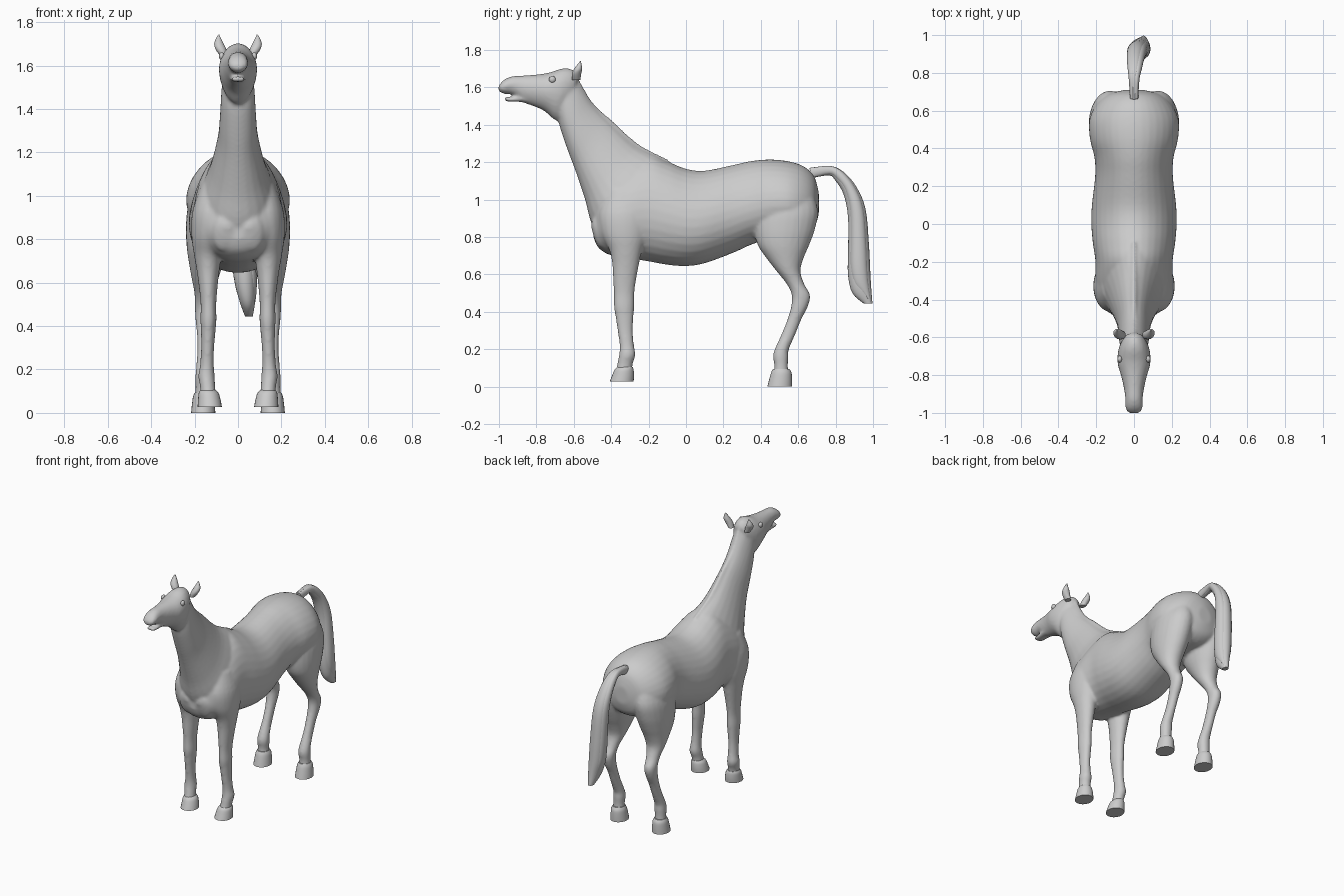
import bpy, bmesh, math
from mathutils import Vector


def catmull(rows, steps):
    """Smoothly interpolate rows of numbers."""
    out = []
    for i in range(len(rows) - 1):
        p0, p1 = rows[max(i - 1, 0)], rows[i]
        p2, p3 = rows[i + 1], rows[min(i + 2, len(rows) - 1)]
        for s in range(steps):
            t = s / steps
            out.append([0.5 * (2 * b + (c - a) * t + (2 * a - 5 * b + 4 * c - d) * t * t
                               + (3 * b - a - 3 * c + d) * t ** 3)
                        for a, b, c, d in zip(p0, p1, p2, p3)])
    out.append(list(rows[-1]))
    return out


def loft(bm, rows, side=1, egg=0.0, steps=4, n=24):
    """Skin of oval rings. Row: y, z of one edge, y, z of the opposite edge, half width, x centre."""
    rings = []
    for ya, za, yb, zb, w, xc in catmull(rows, steps):
        a, b = Vector((xc * side, ya, za)), Vector((xc * side, yb, zb))
        c, h = (a + b) / 2, (a - b) / 2
        ring = []
        for k in range(n):
            t = 2 * math.pi * k / n
            x = w * math.sin(t) * (1 - egg * math.cos(t))
            ring.append(bm.verts.new(c + h * math.cos(t) + Vector((x, 0, 0))))
        rings.append(ring)
    faces = []
    for r, s in zip(rings, rings[1:]):
        for k in range(n):
            faces.append(bm.faces.new((r[k], r[(k + 1) % n], s[(k + 1) % n], s[k])))
    faces.append(bm.faces.new(rings[0][::-1]))
    faces.append(bm.faces.new(rings[-1]))
    bmesh.ops.recalc_face_normals(bm, faces=faces)


def finish(bm, name, mirror=False):
    me = bpy.data.meshes.new(name)
    bm.to_mesh(me)
    bm.free()
    ob = bpy.data.objects.new(name, me)
    bpy.context.collection.objects.link(ob)
    bpy.context.view_layer.objects.active = ob
    bpy.ops.object.select_all(action='DESELECT')
    ob.select_set(True)
    bpy.ops.object.shade_smooth_by_angle(angle=math.radians(50))
    if mirror:
        ob.modifiers.new("Mirror", 'MIRROR')
    return ob


def level(rows):
    """Leg rows (z, y front, y back, half width, x centre) to ring rows."""
    return [(yf, z, yb, z, w, x) for z, yf, yb, w, x in rows]


# Trunk: y, top z, bottom z, half width
trunk = [(-.495, .92, .80, .05), (-.47, 1.03, .745, .13), (-.41, 1.11, .705, .185),
         (-.32, 1.18, .69, .203), (-.2, 1.235, .67, .203), (-.1, 1.205, .652, .217),
         (0, 1.165, .645, .225), (.1, 1.155, .66, .222), (.25, 1.185, .715, .205),
         (.35, 1.207, .76, .208), (.45, 1.215, .79, .232), (.55, 1.205, .80, .235),
         (.63, 1.178, .81, .2), (.685, 1.125, .85, .14), (.71, 1.04, .92, .05)]
bm = bmesh.new()
loft(bm, [(y, t, y, b, w, 0) for y, t, b, w in trunk], egg=.12, n=32)

# Neck: crest edge to throat edge
loft(bm, [(-.60, 1.67, -.69, 1.46, .068, 0), (-.555, 1.60, -.672, 1.38, .076, 0),
          (-.49, 1.50, -.635, 1.27, .082, 0), (-.395, 1.405, -.59, 1.15, .092, 0),
          (-.26, 1.285, -.54, 1.0, .125, 0), (-.11, 1.21, -.505, .87, .165, 0),
          (0, 1.1, -.44, .76, .165, 0)], egg=.2)

# Mane ridge along the crest
loft(bm, [(-.575, 1.65, -.62, 1.58, .02, 0), (-.5, 1.522, -.55, 1.45, .018, 0),
          (-.39, 1.42, -.43, 1.35, .018, 0), (-.25, 1.295, -.28, 1.22, .018, 0),
          (-.09, 1.213, -.11, 1.15, .015, 0)])

# Head: skull and upper muzzle, then lower jaw
loft(bm, [(-.575, 1.66, -.63, 1.50, .05, 0), (-.605, 1.695, -.665, 1.435, .07, 0),
          (-.66, 1.702, -.70, 1.425, .085, 0), (-.73, 1.68, -.755, 1.472, .086, 0),
          (-.80, 1.669, -.81, 1.498, .068, 0), (-.87, 1.664, -.87, 1.52, .053, 0),
          (-.93, 1.66, -.92, 1.558, .046, 0), (-.97, 1.643, -.965, 1.566, .046, 0),
          (-.992, 1.622, -.99, 1.572, .037, 0), (-1.003, 1.605, -1.003, 1.585, .02, 0)],
     egg=-.1)
loft(bm, [(-.80, 1.56, -.80, 1.503, .04, 0), (-.88, 1.552, -.88, 1.522, .037, 0),
          (-.94, 1.549, -.945, 1.524, .034, 0), (-.972, 1.55, -.968, 1.528, .026, 0)])

# Legs, both sides
fore = level([(1.05, -.42, -.22, .06, .11), (.93, -.465, -.19, .09, .12),
              (.82, -.455, -.2, .09, .125), (.73, -.41, -.235, .065, .138),
              (.66, -.395, -.25, .053, .138), (.58, -.39, -.265, .043, .137),
              (.5, -.386, -.276, .036, .136), (.43, -.386, -.277, .037, .136),
              (.38, -.378, -.28, .034, .137), (.3, -.366, -.284, .03, .14),
              (.22, -.355, -.278, .032, .143), (.17, -.358, -.27, .038, .145),
              (.12, -.368, -.285, .035, .14), (.06, -.38, -.29, .038, .135)])
hind = level([(1.08, .42, .66, .07, .11), (.95, .375, .705, .105, .125),
              (.85, .365, .692, .106, .134), (.76, .382, .66, .096, .14),
              (.69, .428, .63, .08, .146), (.62, .482, .612, .062, .152),
              (.55, .538, .632, .044, .157), (.49, .565, .664, .039, .16),
              (.43, .562, .652, .036, .16), (.36, .542, .617, .031, .158),
              (.28, .51, .585, .03, .158), (.2, .474, .55, .036, .158),
              (.16, .465, .548, .039, .158), (.11, .472, .545, .036, .16),
              (.05, .465, .55, .04, .16)])
for side in (1, -1):
    loft(bm, fore, side)
    loft(bm, hind, side)
    # Pectoral muscle on the chest
    loft(bm, [(-.45, .95, -.40, .75, .04, .09), (-.497, .90, -.46, .745, .05, .065),
              (-.508, .86, -.49, .79, .02, .05)], side)

# Fuse into one soft skin
body = finish(bm, "body")
remesh = body.modifiers.new("Fuse", 'REMESH')
remesh.mode = 'VOXEL'
remesh.voxel_size = 0.009
remesh.use_smooth_shade = True
soft = body.modifiers.new("Soften", 'SMOOTH')
soft.factor = 0.5
soft.iterations = 7

# Hooves
for name, rows in (
        ("front_hooves", [(.105, -.368, -.285, .035, .138), (.09, -.382, -.28, .046, .135),
                          (.06, -.395, -.278, .052, .132), (.027, -.408, -.28, .056, .13)]),
        ("hind_hooves", [(.095, .465, .553, .038, .16), (.075, .455, .564, .047, .16),
                         (.04, .445, .567, .052, .16), (0, .435, .567, .056, .16)])):
    bm = bmesh.new()
    loft(bm, level(rows))
    finish(bm, name, mirror=True)

# Ears
bm = bmesh.new()
loft(bm, [(-.61, 1.64, -.565, 1.64, .018, .062), (-.61, 1.672, -.56, 1.675, .025, .078),
          (-.598, 1.70, -.555, 1.70, .022, .088), (-.575, 1.73, -.56, 1.73, .009, .09),
          (-.566, 1.742, -.563, 1.742, .002, .088)], n=14)
finish(bm, "ears", mirror=True)

# Eyes
bm = bmesh.new()
bmesh.ops.create_uvsphere(bm, u_segments=20, v_segments=12, radius=.018)
for v in bm.verts:
    v.co = Vector((v.co.x * .7 + .075, v.co.y - .715, v.co.z + 1.643))
finish(bm, "eyes", mirror=True)

# Tail: three overlapping locks that arch out and hang slightly to one side
tail = [(.66, 1.17, .67, 1.115, .02, 0), (.77, 1.18, .765, 1.13, .026, 0),
        (.84, 1.15, .80, 1.10, .034, .003), (.91, 1.07, .842, 1.03, .042, .007),
        (.96, .95, .866, .91, .048, .015), (.978, .76, .867, .74, .051, .024),
        (.985, .62, .866, .60, .049, .032), (.99, .53, .89, .50, .036, .043),
        (.997, .445, .95, .445, .018, .05)]
bm = bmesh.new()
loft(bm, tail)
for off in (-.45, .5):
    loft(bm, [(ya - (ya - yb) * .12, za, yb + (ya - yb) * .12, zb + i * .006, w * .62, x + w * off)
              for i, (ya, za, yb, zb, w, x) in enumerate(tail)])
finish(bm, "tail")
